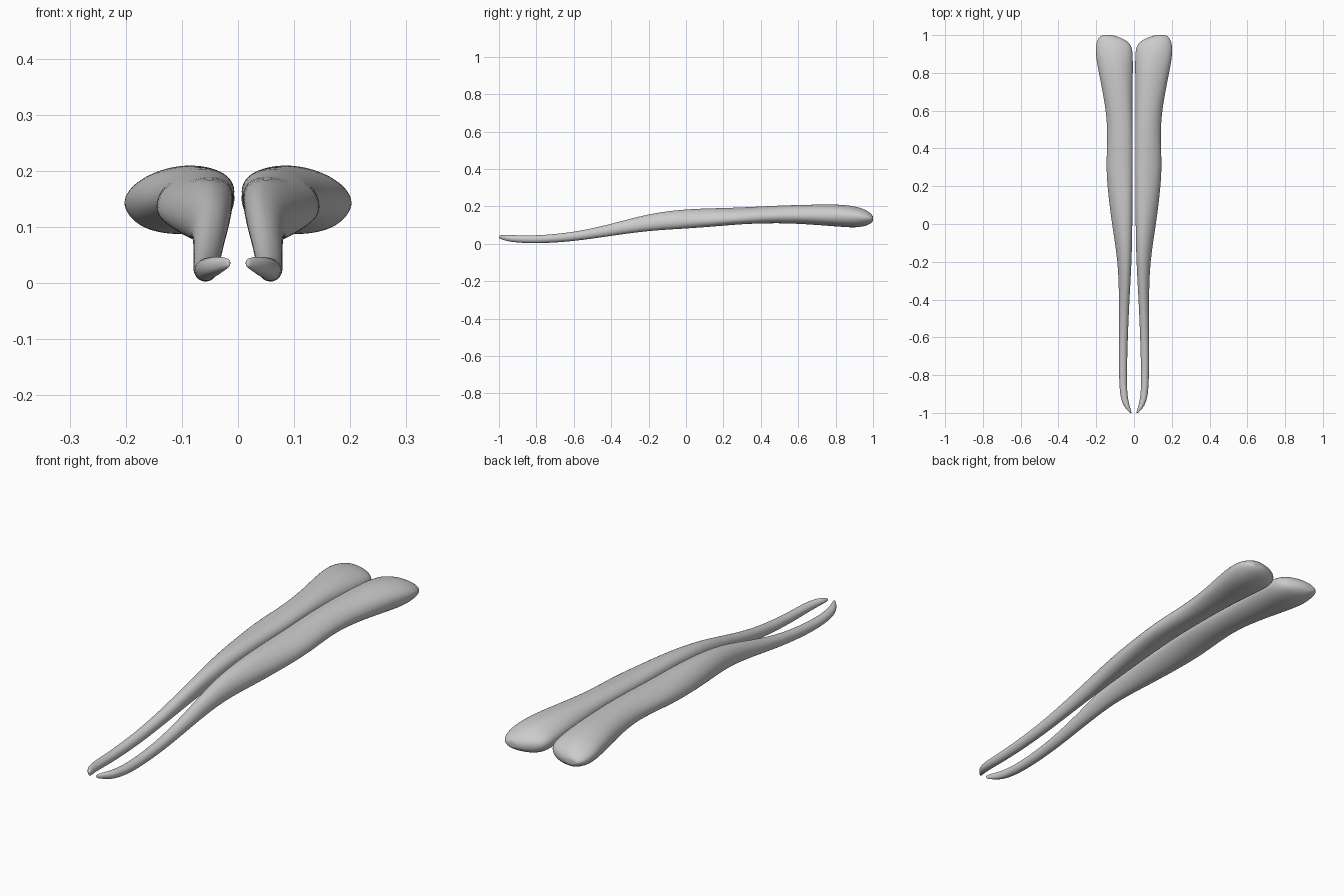
import bpy, bmesh
from math import sin, cos, pi

cube = bpy.data.objects.get("Cube")
if cube:
    bpy.data.objects.remove(cube, do_unlink=True)

grey = bpy.data.materials.new("soft_grey")
grey.use_nodes = True
colour = (0.6, 0.6, 0.6, 1)
grey.diffuse_color = colour
grey.node_tree.nodes["Principled BSDF"].inputs["Base Color"].default_value = colour

# Sections along the rod: y, inner x, outer x, bottom z, top z
SECTIONS = [
    (-1, .012, .022, .028, .044), (-.98, .018, .042, .021, .047),
    (-.95, .027, .062, .012, .047), (-.9, .036, .075, .006, .045),
    (-.8, .038, .08, 0, .043), (-.6, .033, .08, .012, .06),
    (-.4, .024, .079, .042, .105), (-.2, .012, .084, .07, .162),
    (0, .008, .118, .08, .187), (.2, .007, .142, .096, .191),
    (.32, .006, .149, .106, .195), (.5, .006, .138, .111, .205),
    (.65, .008, .156, .104, .209), (.8, .006, .188, .092, .212),
    (.9, .005, .205, .084, .202), (.95, .012, .202, .092, .186),
    (.98, .05, .192, .102, .17), (1, .11, .174, .118, .149),
]
SIDES = 24


def ring_points(section):
    """Rounded section, leaning down towards the outside along the shaft."""
    y, x_in, x_out, low, high = section
    cx, cz = (x_in + x_out) / 2, (low + high) / 2
    rx, rz = (x_out - x_in) / 2, (high - low) / 2
    lean = 0.35 * max(0, 1 - abs(y - 0.15) / 0.75)
    scale = (1 + lean * lean) ** 0.5
    for i in range(SIDES):
        a = 2 * pi * i / SIDES
        ripple = 1 + 0.012 * sin(5 * a + 14 * y)
        yield (cx + rx * cos(a) * ripple, y,
               cz + rz * (sin(a) - lean * cos(a)) / scale * ripple)


def build_rod(name, side):
    bm = bmesh.new()
    rings = [[bm.verts.new((side * x, y, z)) for x, y, z in ring_points(s)]
             for s in SECTIONS]
    for a, b in zip(rings, rings[1:]):
        for i in range(SIDES):
            j = (i + 1) % SIDES
            bm.faces.new((a[i], a[j], b[j], b[i]))
    # Close both ends
    for ring in (rings[0], rings[-1]):
        cap = bm.faces.new(ring)
        bmesh.ops.poke(bm, faces=[cap])
    bmesh.ops.recalc_face_normals(bm, faces=bm.faces)
    mesh = bpy.data.meshes.new(name)
    bm.to_mesh(mesh)
    bm.free()
    mesh.materials.append(grey)
    mesh.shade_smooth()
    rod = bpy.data.objects.new(name, mesh)
    bpy.context.collection.objects.link(rod)
    smooth = rod.modifiers.new("smooth", "SUBSURF")
    smooth.levels = smooth.render_levels = 2


build_rod("left_rod", 1)
build_rod("right_rod", -1)
